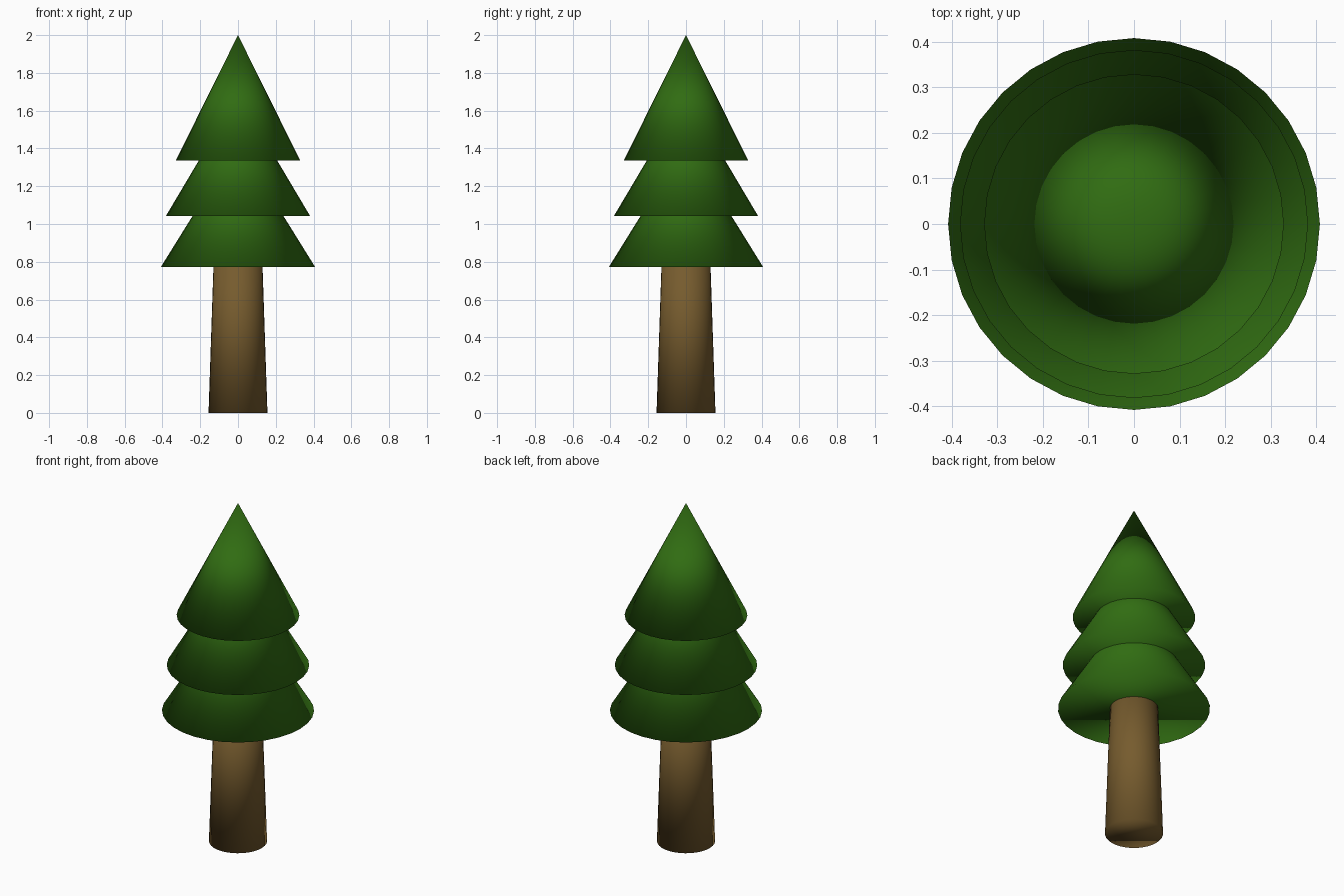
import bpy

if "Cube" in bpy.data.objects:
    bpy.data.objects.remove(bpy.data.objects["Cube"])


def material(name, color):
    mat = bpy.data.materials.new(name)
    mat.diffuse_color = color
    mat.use_nodes = True
    mat.node_tree.nodes["Principled BSDF"].inputs["Base Color"].default_value = mat.diffuse_color
    return mat


def tapered(name, z0, z1, r0, r1, mat):
    """Fully smooth 32-sided cone or frustum between two heights."""
    bpy.ops.mesh.primitive_cone_add(vertices=32, radius1=r0, radius2=r1,
                                    depth=z1 - z0, location=(0, 0, (z0 + z1) / 2))
    obj = bpy.context.object
    obj.name = name
    obj.data.materials.append(mat)
    bpy.ops.object.shade_smooth()
    return obj


bark = material("bark", (0.18, 0.105, 0.027, 1))
needles = material("needles", (0.03, 0.15, 0.006, 1))

# Trunk, running up into the lowest tier
tapered("trunk", 0, 0.92, 0.156, 0.125, bark)

# Foliage tiers: base height, tip height, base radius
tiers = {
    "lower_foliage": (0.773, 1.43, 0.408),
    "middle_foliage": (1.042, 1.686, 0.382),
    "upper_foliage": (1.337, 2.0, 0.329),
}
for name, (base, tip, radius) in tiers.items():
    tapered(name, base, tip, radius, 0, needles)
